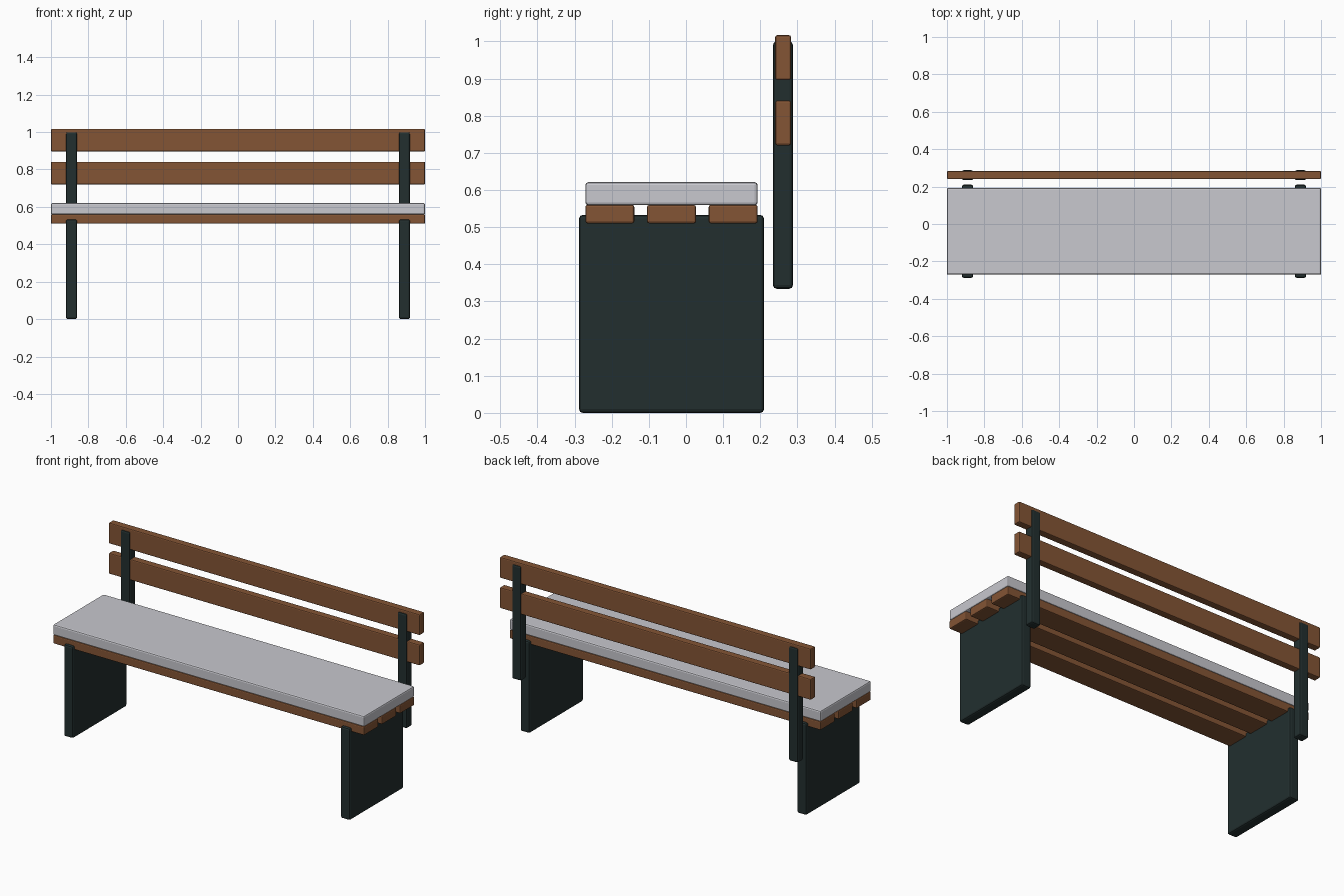
import bpy
import bmesh

cube = bpy.data.objects.get("Cube")
if cube:
    bpy.data.objects.remove(cube, do_unlink=True)


def material(name, rgb):
    mat = bpy.data.materials.new(name)
    mat.use_nodes = True
    colour = (*rgb, 1)
    mat.diffuse_color = colour
    mat.node_tree.nodes["Principled BSDF"].inputs["Base Color"].default_value = colour
    return mat


wood = material("brown wood", (0.23, 0.09, 0.035))
metal = material("dark green metal", (0.016, 0.028, 0.028))
fabric = material("light grey fabric", (0.58, 0.58, 0.62))


def box(name, x, y, z, mat, bevel):
    """Rounded box spanning the (low, high) range on each axis."""
    bm = bmesh.new()
    bmesh.ops.create_cube(bm, size=1)
    for v in bm.verts:
        v.co = [lo + (c + 0.5) * (hi - lo) for c, (lo, hi) in zip(v.co, (x, y, z))]
    mesh = bpy.data.meshes.new(name)
    bm.to_mesh(mesh)
    bm.free()
    mesh.materials.append(mat)
    obj = bpy.data.objects.new(name, mesh)
    bpy.context.collection.objects.link(obj)
    mod = obj.modifiers.new("soft edges", "BEVEL")
    mod.width = bevel
    mod.segments = 2
    return obj


length = (-1, 1)

# Side panels and back posts, one per end
for side, sign in (("left", 1), ("right", -1)):
    x = sorted((sign * 0.86, sign * 0.92))
    box(f"{side}_leg_panel", x, (-0.288, 0.21), (0, 0.533), metal, 0.01)
    box(f"{side}_back_post", x, (0.234, 0.288), (0.334, 1.0), metal, 0.01)

# Three seat planks
for i, y in enumerate((-0.271, -0.105, 0.061)):
    box(f"seat_plank_{i + 1}", length, (y, y + 0.132), (0.51, 0.56), wood, 0.006)

# Two back planks
for name, z in (("lower", 0.72), ("upper", 0.896)):
    box(f"{name}_back_plank", length, (0.24, 0.283), (z, z + 0.121), wood, 0.006)

# Cushion over the planks
box("seat_cushion", length, (-0.271, 0.193), (0.559, 0.621), fabric, 0.008)
